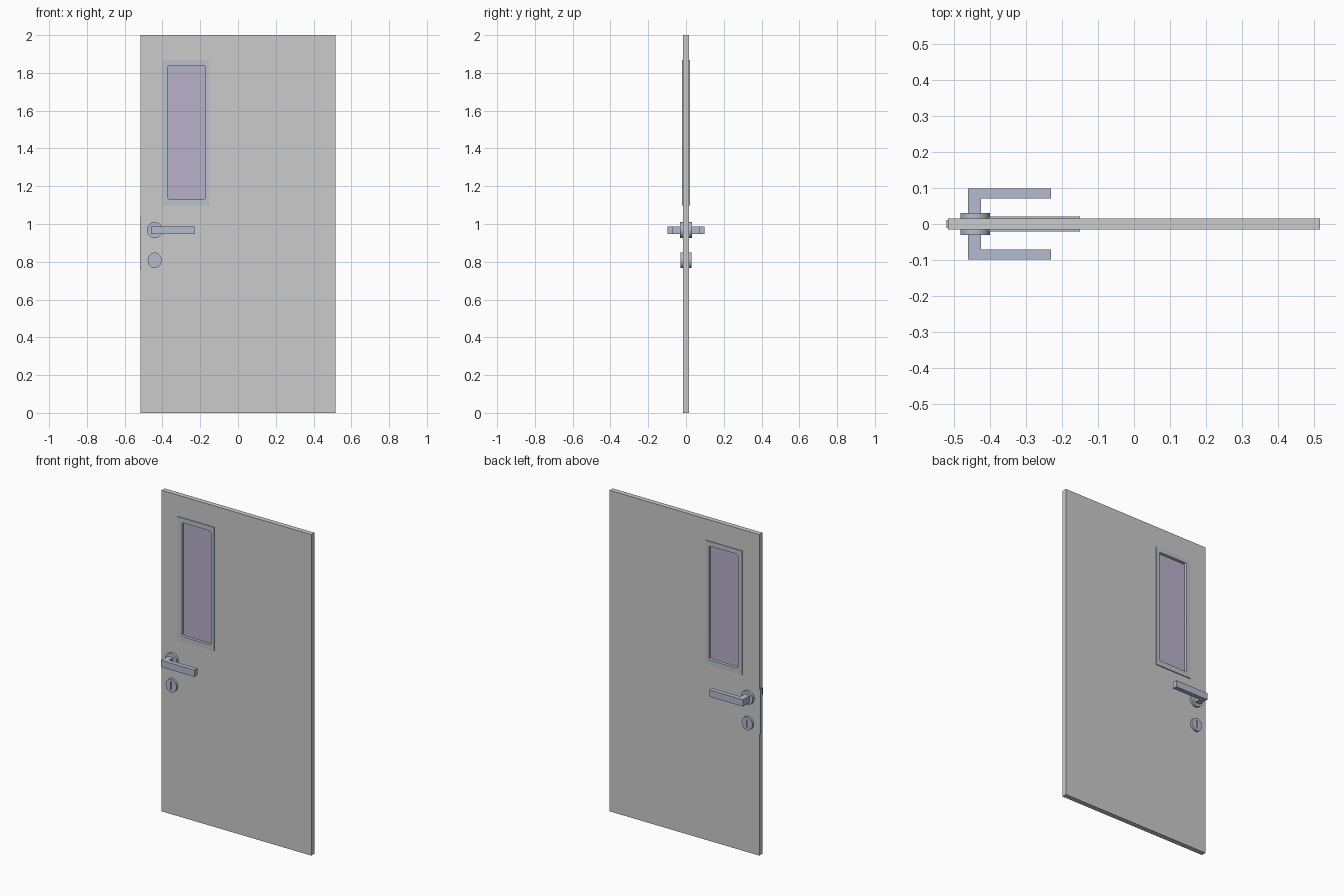
import bpy, bmesh, math

if "Cube" in bpy.data.objects:
    bpy.data.objects.remove(bpy.data.objects["Cube"])


def material(name, color):
    m = bpy.data.materials.new(name)
    m.diffuse_color = color
    m.use_nodes = True
    m.node_tree.nodes["Principled BSDF"].inputs["Base Color"].default_value = m.diffuse_color
    return m


DOOR = material("door_paint", (0.56, 0.54, 0.57, 1))
TRIM = material("window_trim", (0.50, 0.55, 0.58, 1))
GLASS = material("glass", (0.48, 0.44, 0.60, 1))
METAL = material("metal", (0.46, 0.50, 0.62, 1))


def rect(x0, x1, y0, y1, r=0.0, n=4):
    """Rectangle outline, with rounded corners when r > 0."""
    if r == 0:
        return [(x0, y0), (x1, y0), (x1, y1), (x0, y1)]
    pts = []
    corners = [(x1 - r, y1 - r), (x0 + r, y1 - r), (x0 + r, y0 + r), (x1 - r, y0 + r)]
    for k, (cx, cy) in enumerate(corners):
        for i in range(n + 1):
            a = math.pi / 2 * (k + i / n)
            pts.append((cx + r * math.cos(a), cy + r * math.sin(a)))
    return pts


def ellipse(cx, cy, rx, ry, n=48):
    return [(cx + rx * math.cos(2 * math.pi * i / n), cy + ry * math.sin(2 * math.pi * i / n))
            for i in range(n)]


def extrude(name, outlines, half, mat, upright=True, z=0.0, bevel=0.0, mirror=False):
    """Extrude outlines (extra outlines become holes) by +-half; upright maps profile y to z."""
    curve = bpy.data.curves.new(name, 'CURVE')
    curve.dimensions = '2D'
    curve.fill_mode = 'BOTH'
    curve.extrude = half
    for pts in outlines:
        s = curve.splines.new('POLY')
        s.points.add(len(pts) - 1)
        for p, (x, y) in zip(s.points, pts):
            p.co = (x, y, 0, 1)
        s.use_cyclic_u = True
    ob = bpy.data.objects.new(name, curve)
    bpy.context.collection.objects.link(ob)
    ob.rotation_euler.x = math.pi / 2 if upright else 0
    ob.location.z = z
    bpy.ops.object.select_all(action='DESELECT')
    ob.select_set(True)
    bpy.context.view_layer.objects.active = ob
    bpy.ops.object.convert(target='MESH')
    ob = bpy.context.object
    bpy.ops.object.transform_apply(location=True, rotation=True, scale=True)

    # Join caps to walls so sharp edges are recognised
    bm = bmesh.new()
    bm.from_mesh(ob.data)
    bmesh.ops.remove_doubles(bm, verts=bm.verts, dist=0.0001)
    bmesh.ops.dissolve_limit(bm, angle_limit=0.01, verts=[], edges=bm.edges)
    bmesh.ops.recalc_face_normals(bm, faces=bm.faces)
    bm.to_mesh(ob.data)
    bm.free()

    if bevel:
        b = ob.modifiers.new("Bevel", 'BEVEL')
        b.width, b.segments = bevel, 2
        b.limit_method, b.angle_limit = 'ANGLE', math.radians(50)
        bpy.ops.object.modifier_apply(modifier="Bevel")
    if mirror:
        m = ob.modifiers.new("Mirror", 'MIRROR')
        m.use_axis = (False, True, False)
    ob.data.materials.clear()
    ob.data.materials.append(mat)
    bpy.ops.object.shade_smooth_by_angle(angle=math.radians(20))
    return ob


# Door leaf with window opening
opening = rect(-0.372, -0.172, 1.13, 1.84, 0.012)
extrude("door_leaf", [rect(-0.516, 0.516, 0, 2), opening], 0.0155, DOOR)

# Window trim standing slightly proud on both faces, and the pane
extrude("window_frame", [rect(-0.402, -0.15, 1.097, 1.868), opening], 0.021, TRIM)
extrude("window_glass", [rect(-0.38, -0.164, 1.122, 1.848)], 0.003, GLASS)

# Round rose passing through the leaf
extrude("handle_rose", [ellipse(-0.441, 0.968, 0.041, 0.042)], 0.031, METAL)

# L-shaped lever on both faces
lever = [(-0.461, 0.025), (-0.425, 0.025), (-0.425, 0.071), (-0.23, 0.071),
         (-0.23, 0.099), (-0.461, 0.099)]
extrude("lever_handle", [lever], 0.021, METAL, upright=False, z=0.967, mirror=True)

# Lock cylinder with shallow upright key slot
extrude("lock", [ellipse(-0.441, 0.808, 0.037, 0.041), rect(-0.444, -0.438, 0.783, 0.833)],
        0.029, METAL)
extrude("lock_core", [rect(-0.45, -0.432, 0.78, 0.836)], 0.023, METAL)

# Latch plate on the leading edge
extrude("latch_plate", [rect(-0.520, -0.51, 0.757, 1.037)], 0.011, METAL)
